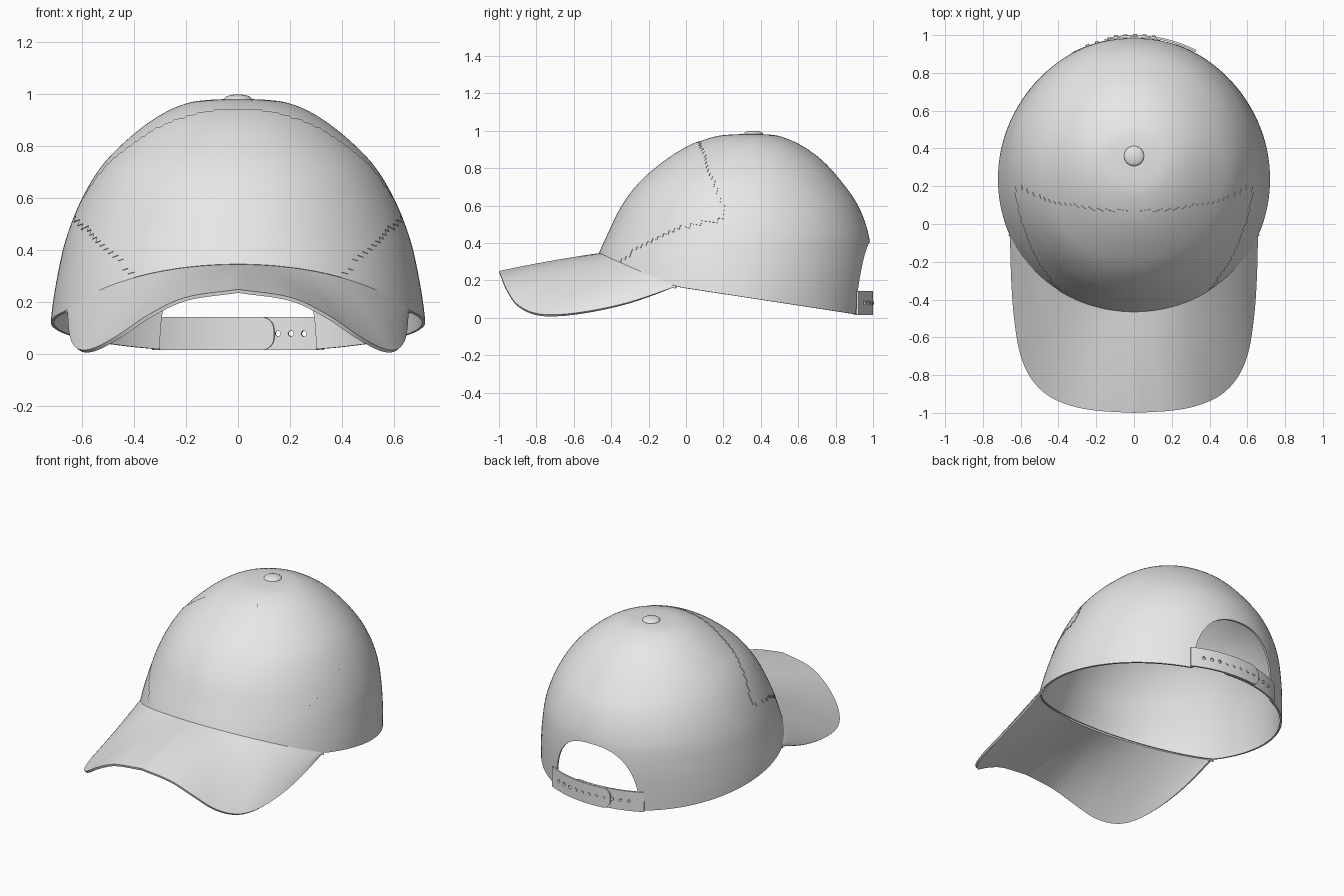
import bpy, bmesh, math
from math import sin, cos, pi, radians

cube = bpy.data.objects.get("Cube")
if cube:
    bpy.data.objects.remove(cube, do_unlink=True)

grey = bpy.data.materials.new("light_grey_fabric")
grey.use_nodes = True
GREY = (0.8, 0.8, 0.8, 1)
grey.diffuse_color = GREY
grey.node_tree.nodes["Principled BSDF"].inputs["Base Color"].default_value = GREY


def spline(values, t):
    """Smooth curve through evenly spaced values, t in 0..1."""
    u = min(max(t, 0), 1) * (len(values) - 1)
    i = min(int(u), len(values) - 2)
    f = u - i
    b, c = values[i], values[i + 1]
    a = values[i - 1] if i else 2 * b - c
    d = values[i + 2] if i + 2 < len(values) else 2 * c - b
    return b + 0.5 * f * (c - a + f * (2*a - 5*b + 4*c - d + f * (3*(b - c) + d - a)))


def modify(obj, kind, **settings):
    mod = obj.modifiers.new(kind.title(), kind)
    for key, value in settings.items():
        setattr(mod, key, value)
    bpy.context.view_layer.objects.active = obj
    bpy.ops.object.modifier_apply(modifier=mod.name)


def finish(obj, name):
    obj.name = name
    obj.data.materials.clear()
    obj.data.materials.append(grey)
    bpy.ops.object.select_all(action='DESELECT')
    obj.select_set(True)
    bpy.context.view_layer.objects.active = obj
    bpy.ops.object.shade_smooth_by_angle(angle=radians(35))


def sheet(name, rows, thickness, offset=-1, closed=False, keep=None):
    """Grid of points, optionally filtered by face centre, given a thickness."""
    bm = bmesh.new()
    grid = [[bm.verts.new(p) for p in row] for row in rows]
    n = len(rows[0])
    for top, low in zip(grid, grid[1:]):
        for j in range(n if closed else n - 1):
            k = (j + 1) % n
            bm.faces.new((top[j], low[j], low[k], top[k]))
    bmesh.ops.remove_doubles(bm, verts=bm.verts, dist=1e-5)
    if keep:
        drop = [f for f in bm.faces if not keep(f.calc_center_median())]
        bmesh.ops.delete(bm, geom=drop, context='FACES')
    mesh = bpy.data.meshes.new(name)
    bm.to_mesh(mesh)
    bm.free()
    obj = bpy.data.objects.new(name, mesh)
    bpy.context.collection.objects.link(obj)
    modify(obj, 'SOLIDIFY', thickness=thickness, offset=offset)
    return obj


def cut(obj, cutter):
    cutter.hide_render = True
    modify(obj, 'BOOLEAN', operation='DIFFERENCE', object=cutter, solver='EXACT')
    bpy.data.objects.remove(cutter, do_unlink=True)


# Crown cross-sections from the apex down: height, half width, front, back
HEIGHT = [.983, .979, .965, .92, .84, .73, .60, .45, .30, .15, 0, -.1]
WIDTH = [0, .11, .20, .30, .41, .52, .60, .66, .695, .718, .726, .73]
FRONT = [.36, .23, .14, .02, -.11, -.24, -.34, -.415, -.48, -.52, -.54, -.55]
BACK = [.36, .45, .52, .62, .73, .83, .92, .975, .99, .985, .975, .97]


def crown_point(angle, s):
    front, back = spline(FRONT, s), spline(BACK, s)
    return (spline(WIDTH, s) * cos(angle),
            (front + back) / 2 + (back - front) / 2 * sin(angle),
            spline(HEIGHT, s))


def rim_height(y):
    return .165 - .154 * (y + .04) + .299 * max(0, -.04 - y) ** 1.1


def rim_level(angle):
    low, high = .2, 1
    for _ in range(30):
        mid = (low + high) / 2
        p = crown_point(angle, mid)
        low, high = (mid, high) if p[2] > rim_height(p[1]) else (low, mid)
    return low


SEGMENTS, RINGS = 144, 56
angles = [2 * pi * j / SEGMENTS for j in range(SEGMENTS)]
levels = [rim_level(a) for a in angles]
rows = [[crown_point(a, l * i / RINGS) for a, l in zip(angles, levels)]
        for i in range(RINGS + 1)]

# Crown with the arched opening at the back
crown = sheet("crown", rows, .012, closed=True)
arch = []
for k in range(49):
    t = pi * k / 48
    arch.append((math.copysign(.3 * abs(cos(t)) ** .8, cos(t)), .02 + .385 * sin(t) ** .8))
arch = [(.3, -.2)] + arch + [(-.3, -.2)]
bm = bmesh.new()
face = bm.faces.new([bm.verts.new((x, .6, z)) for x, z in arch])
side = bmesh.ops.extrude_face_region(bm, geom=[face])["geom"]
bmesh.ops.translate(bm, vec=(0, .7, 0), verts=[v for v in side if isinstance(v, bmesh.types.BMVert)])
bmesh.ops.recalc_face_normals(bm, faces=bm.faces)
mesh = bpy.data.meshes.new("opening_cutter")
bm.to_mesh(mesh)
bm.free()
cutter = bpy.data.objects.new("opening_cutter", mesh)
bpy.context.collection.objects.link(cutter)
cut(crown, cutter)
finish(crown, "crown")

# Front panel laid over the crown, bounded by the seams
panel = sheet("front_panel", rows, .003, offset=1, closed=True,
              keep=lambda c: c.y < .07 + .36 * (.94 - c.z) and c.z > .29 + .94 * (abs(c.x) - .38))
finish(panel, "front_panel")

# Visor spanning from the crown rim to its curved outer edge
EDGE_X = [0, .2, .34, .46, .55, .605, .635, .65, .657]
EDGE_Y = [-1, -.988, -.96, -.905, -.81, -.68, -.5, -.3, -.055]
EDGE_Z = [.25, .22, .155, .075, .026, .018, .04, .085, .167]
columns = []
for j in range(-48, 49):
    t = abs(j) / 48
    angle = radians(-90 + 67.5 * t)
    x, y, z = crown_point(angle, rim_level(angle))
    ex, ey, ez = (spline(e, t) for e in (EDGE_X, EDGE_Y, EDGE_Z))
    sign = -1 if j < 0 else 1
    columns.append([(sign * (x + (ex - x) * f), y + (ey - y) * f,
                     z + (ez - z) * f + .02 * f * (1 - f)) for f in (i / 16 for i in range(17))])
visor = sheet("visor", list(zip(*columns)), .014)
finish(visor, "visor")

# Button on top
bpy.ops.mesh.primitive_uv_sphere_add(segments=32, ring_count=16, radius=1, location=(0, .36, .982))
button = bpy.context.object
button.scale = (.053, .053, .018)
finish(button, "top_button")


# Adjustable strap in two overlapping halves with rounded tips
def strap_y(x, radius):
    return .27 + math.sqrt(radius ** 2 - x ** 2)


def strap(name, side, radius):
    tip, end, r = -.14, .33, .05
    xs = [tip + r * (1 - cos(pi / 2 * k / 10)) for k in range(10)]
    xs += [tip + r + (end - tip - r) * k / 24 for k in range(25)]
    xs = sorted(side * x for x in xs)
    rows = []
    for v in (-1, -.5, 0, .5, 1):
        row = []
        for x in xs:
            d = max(0, tip + r - side * x) / r
            h = .015 + .049 * math.sqrt(max(0, 1 - d * d))
            row.append((x, strap_y(x, radius), .08 + v * h))
        rows.append(row)
    return sheet(name, rows, .011)


def peg(x, y, radius, depth):
    bpy.ops.mesh.primitive_cylinder_add(vertices=12, radius=radius, depth=depth,
                                        location=(x, y, .08), rotation=(pi / 2, 0, -math.asin(x / .72)))
    return bpy.context.object


outer = strap("strap_left", 1, .73)
for k in range(3):
    x = .155 + .05 * k
    cut(outer, peg(x, strap_y(x, .725), .011, .1))
finish(outer, "strap_left")
finish(strap("strap_right", -1, .717), "strap_right")
for k in range(8):
    x = .105 - .05 * k
    top = .735 if x > -.14 else .725
    finish(peg(x, strap_y(x, top - .008), .01, .016), "strap_peg")
